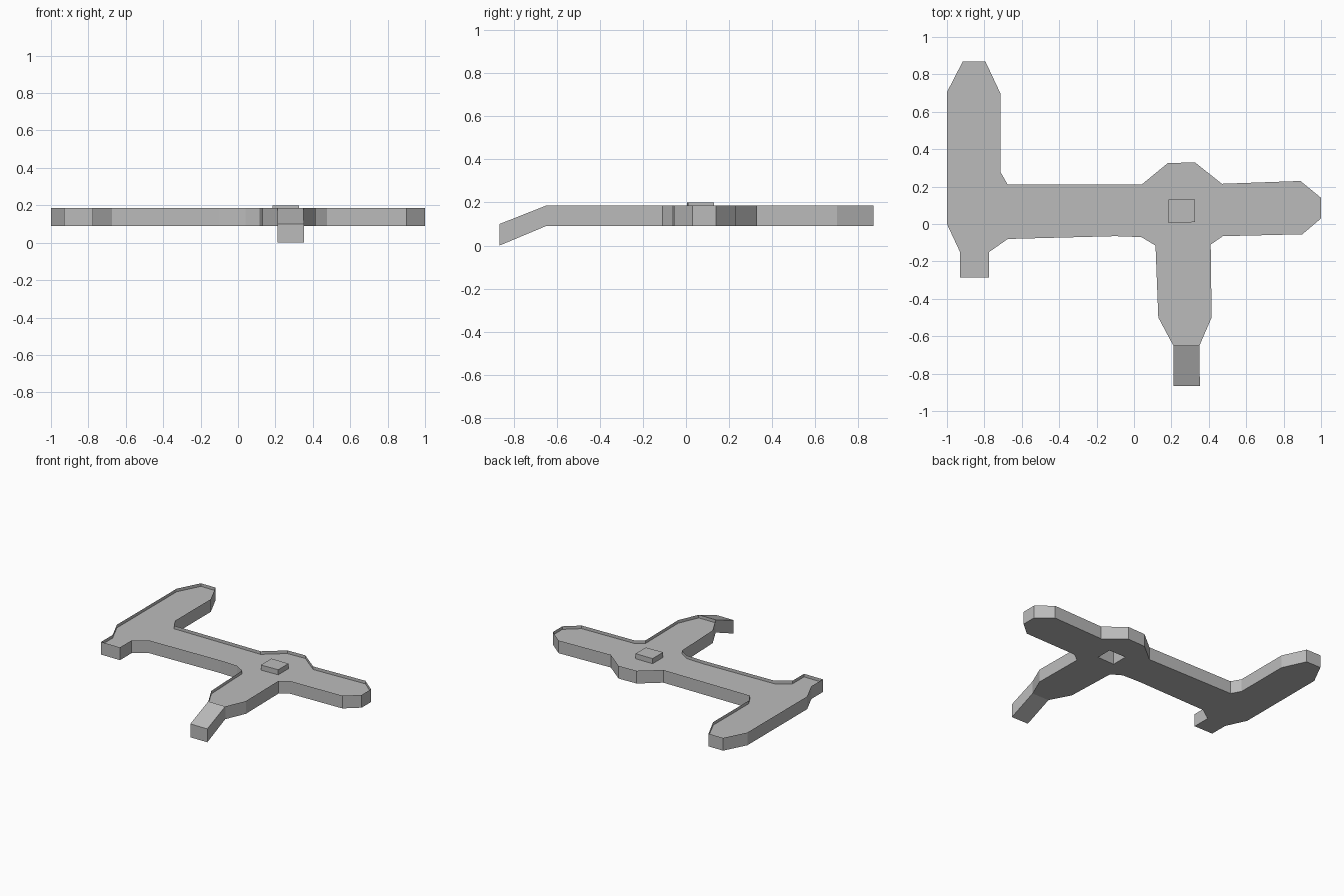
import bpy
import bmesh
from mathutils import Vector

default_cube = bpy.data.objects.get("Cube")
if default_cube:
    bpy.data.objects.remove(default_cube, do_unlink=True)

BASE, FLOOR, RIM, CAP = 0.09, 0.162, 0.185, 0.2

# One plain grey for every part
grey = bpy.data.materials.new("plain_grey")
grey.use_nodes = True
grey.diffuse_color = (0.5, 0.5, 0.5, 1)
grey.node_tree.nodes["Principled BSDF"].inputs["Base Color"].default_value = grey.diffuse_color


def finish(name, bm):
    mesh = bpy.data.meshes.new(name)
    bm.to_mesh(mesh)
    bm.free()
    mesh.materials.append(grey)
    part = bpy.data.objects.new(name, mesh)
    bpy.context.collection.objects.link(part)
    return part


def add_ring(bm, outline, height):
    """Vertices of a closed outline at one height."""
    return [bm.verts.new((x, y, height)) for x, y in outline]


def add_walls(bm, lower, upper):
    """Vertical faces between two matching rings."""
    for i in range(len(lower)):
        j = (i + 1) % len(lower)
        bm.faces.new((lower[i], lower[j], upper[j], upper[i]))


def add_plate(bm, outline, hole, height, facing):
    """Flat sheet with an opening, turned up or down."""
    edges = []
    for loop in (outline, hole):
        ring = add_ring(bm, loop, height)
        edges += [bm.edges.new((a, b)) for a, b in zip(ring, ring[1:] + ring[:1])]
    filled = bmesh.ops.triangle_fill(
        bm, edges=edges, use_beauty=True, normal=Vector((0, 0, facing)))
    for item in filled["geom"]:
        if isinstance(item, bmesh.types.BMFace):
            item.normal_update()
            if item.normal.z * facing < 0:
                item.normal_flip()


# Plan outline, counter-clockwise, one arm at a time
front_stub = [(-1, 0), (-.93, -.15), (-.93, -.285), (-.775, -.285),
              (-.775, -.15), (-.675, -.08)]
front_arm = [(-.1, -.065), (.04, -.07), (.115, -.115), (.13, -.5), (.21, -.65),
             (.35, -.65), (.415, -.5), (.41, -.11), (.475, -.065)]
left_arm = [(.9, -.055), (1, .03), (1, .14), (.89, .23), (.47, .215)]
back_bulge = [(.325, .33), (.18, .325), (.04, .21)]
back_arm = [(-.675, .21), (-.715, .28), (-.715, .7), (-.795, .87),
            (-.915, .87), (-1, .705)]
plan = front_stub + front_arm + left_arm + back_bulge + back_arm
shaft_plan = [(.185, .005), (.325, .01), (.325, .13), (.185, .13)]

# Slab with a thin upstanding rim around a sunken floor
bm = bmesh.new()
add_walls(bm, add_ring(bm, plan, BASE), add_ring(bm, plan, RIM))
add_plate(bm, plan, shaft_plan, BASE, -1)
add_plate(bm, plan, shaft_plan, FLOOR, 1)
bmesh.ops.remove_doubles(bm, verts=bm.verts, dist=0.0001)
finish("slab", bm)

# Shaft open underneath, closed by a raised cap
bm = bmesh.new()
top = add_ring(bm, shaft_plan, CAP)
add_walls(bm, add_ring(bm, shaft_plan, BASE), top)
bm.faces.new(top)
finish("shaft_cap", bm)

# Sloping ramp from the front arm down to the ground
bm = bmesh.new()
near, far = -.65, -.865
sections = []
for left, right, y, low, high in ((.21, .35, near, BASE, RIM), (.212, .352, far, 0, .1)):
    corners = ((left, low), (right, low), (right, high), (left, high))
    sections.append([bm.verts.new((x, y, z)) for x, z in corners])
add_walls(bm, sections[1], sections[0])
bm.faces.new(sections[1])
bmesh.ops.recalc_face_normals(bm, faces=bm.faces)
finish("ramp", bm)
